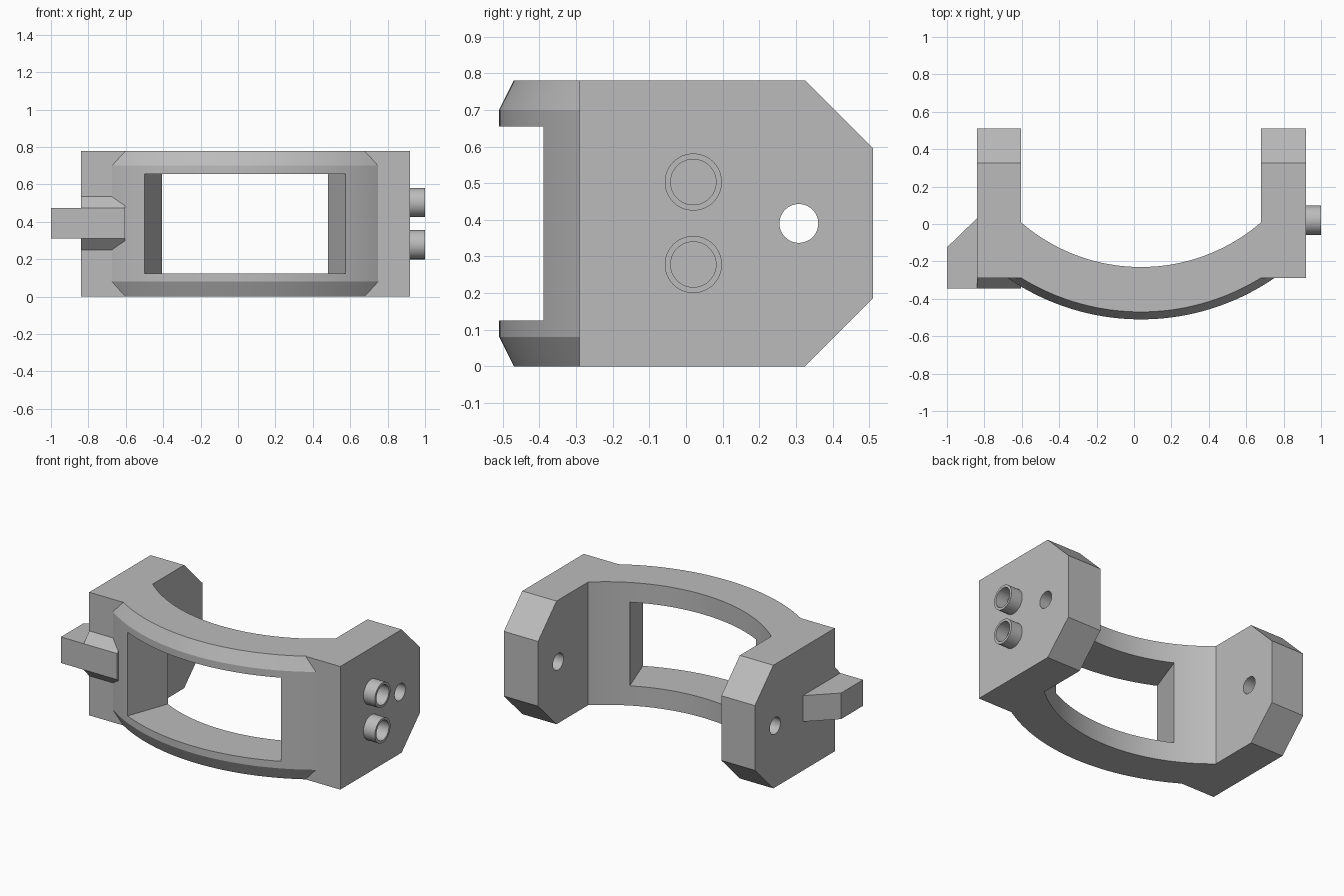
import bpy, bmesh, math

cube = bpy.data.objects.get("Cube")
if cube:
    bpy.data.objects.remove(cube, do_unlink=True)

grey = bpy.data.materials.new("plain grey")
grey.use_nodes = True
grey.diffuse_color = (0.5, 0.5, 0.5, 1)
grey.node_tree.nodes["Principled BSDF"].inputs["Base Color"].default_value = (0.5, 0.5, 0.5, 1)

HEIGHT = 0.78
MID_X, ARC_Y = 0.0375, 0.75      # centre of the curved bridge
INNER_R, OUTER_R = 0.98, 1.26


def loft(name, rings):
    """Skin a list of equal rings and cap both ends."""
    bm = bmesh.new()
    loops = [[bm.verts.new(p) for p in ring] for ring in rings]
    for a, b in zip(loops, loops[1:]):
        for i in range(len(a)):
            j = (i + 1) % len(a)
            bm.faces.new((a[i], a[j], b[j], b[i]))
    bm.faces.new(loops[0])
    bm.faces.new(loops[-1])
    bmesh.ops.recalc_face_normals(bm, faces=bm.faces[:])
    mesh = bpy.data.meshes.new(name)
    bm.to_mesh(mesh)
    bm.free()
    mesh.materials.append(grey)
    obj = bpy.data.objects.new(name, mesh)
    bpy.context.collection.objects.link(obj)
    return obj


def prism_x(name, yz, x0, x1):
    return loft(name, [[(x, y, z) for y, z in yz] for x in (x0, x1)])


def prism_z(name, xy, z0, z1):
    return loft(name, [[(x, y, z) for x, y in xy] for z in (z0, z1)])


def rod_x(name, y, z, r, x0, x1, n=48):
    angles = [math.tau * i / n for i in range(n)]
    return prism_x(name, [(y + r * math.cos(a), z + r * math.sin(a)) for a in angles], x0, x1)


def combine(target, other, operation):
    mod = target.modifiers.new(operation.lower(), 'BOOLEAN')
    mod.operation, mod.solver, mod.object = operation, 'EXACT', other
    bpy.ops.object.select_all(action='DESELECT')
    bpy.context.view_layer.objects.active = target
    target.select_set(True)
    bpy.ops.object.modifier_apply(modifier=mod.name)
    bpy.data.objects.remove(other, do_unlink=True)


def smooth(obj):
    bpy.ops.object.select_all(action='DESELECT')
    bpy.context.view_layer.objects.active = obj
    obj.select_set(True)
    bpy.ops.object.shade_smooth_by_angle(angle=math.radians(20))


# Curved bridge with bevelled outer edges
section = [(INNER_R, 0), (OUTER_R - 0.04, 0), (OUTER_R, 0.08),
           (OUTER_R, HEIGHT - 0.08), (OUTER_R - 0.04, HEIGHT), (INNER_R, HEIGHT)]
steps, sweep = 64, math.radians(41.3)
rings = []
for i in range(steps + 1):
    a = sweep * (2 * i / steps - 1)
    rings.append([(MID_X + r * math.sin(a), ARC_Y - r * math.cos(a), z) for r, z in section])
bracket = loft("bracket", rings)

# Window through the bridge, narrowing towards the back
front_half, back_half = 0.613, 0.363
window = [(MID_X - front_half, -0.6), (MID_X + front_half, -0.6),
          (MID_X + back_half, 0.1), (MID_X - back_half, 0.1)]
combine(bracket, prism_z("window_cutter", window, 0.125, 0.655), 'DIFFERENCE')

# End blocks with bevelled back corners
block = [(-0.29, 0), (0.325, 0), (0.51, 0.185), (0.51, HEIGHT - 0.185),
         (0.325, HEIGHT), (-0.29, HEIGHT)]
for name, x0, x1 in (("right_block", -0.84, -0.605), ("left_block", 0.68, 0.92)):
    combine(bracket, prism_x(name, block, x0, x1), 'UNION')

# Pivot hole through both blocks
combine(bracket, rod_x("pivot_cutter", 0.308, 0.39, 0.053, -1.2, 1.2), 'DIFFERENCE')

# Flared root of the side tab on the block front
flare = [(-0.25, 0.25), (-0.29, 0.25), (-0.345, 0.31), (-0.345, 0.475),
         (-0.29, 0.535), (-0.25, 0.535)]
combine(bracket, prism_x("tab_root", flare, -0.84, -0.605), 'UNION')
smooth(bracket)

# Side tab with slanted back
prism_z("side_tab", [(-1, -0.345), (-0.84, -0.345), (-0.84, 0.03), (-1, -0.125)], 0.31, 0.475)

# Hollow pegs
for name, z in (("upper_peg", 0.503), ("lower_peg", 0.278)):
    peg = rod_x(name, 0.02, z, 0.078, 0.92, 1.0)
    combine(peg, rod_x("peg_cutter", 0.02, z, 0.062, 0.9, 1.1), 'DIFFERENCE')
    smooth(peg)
